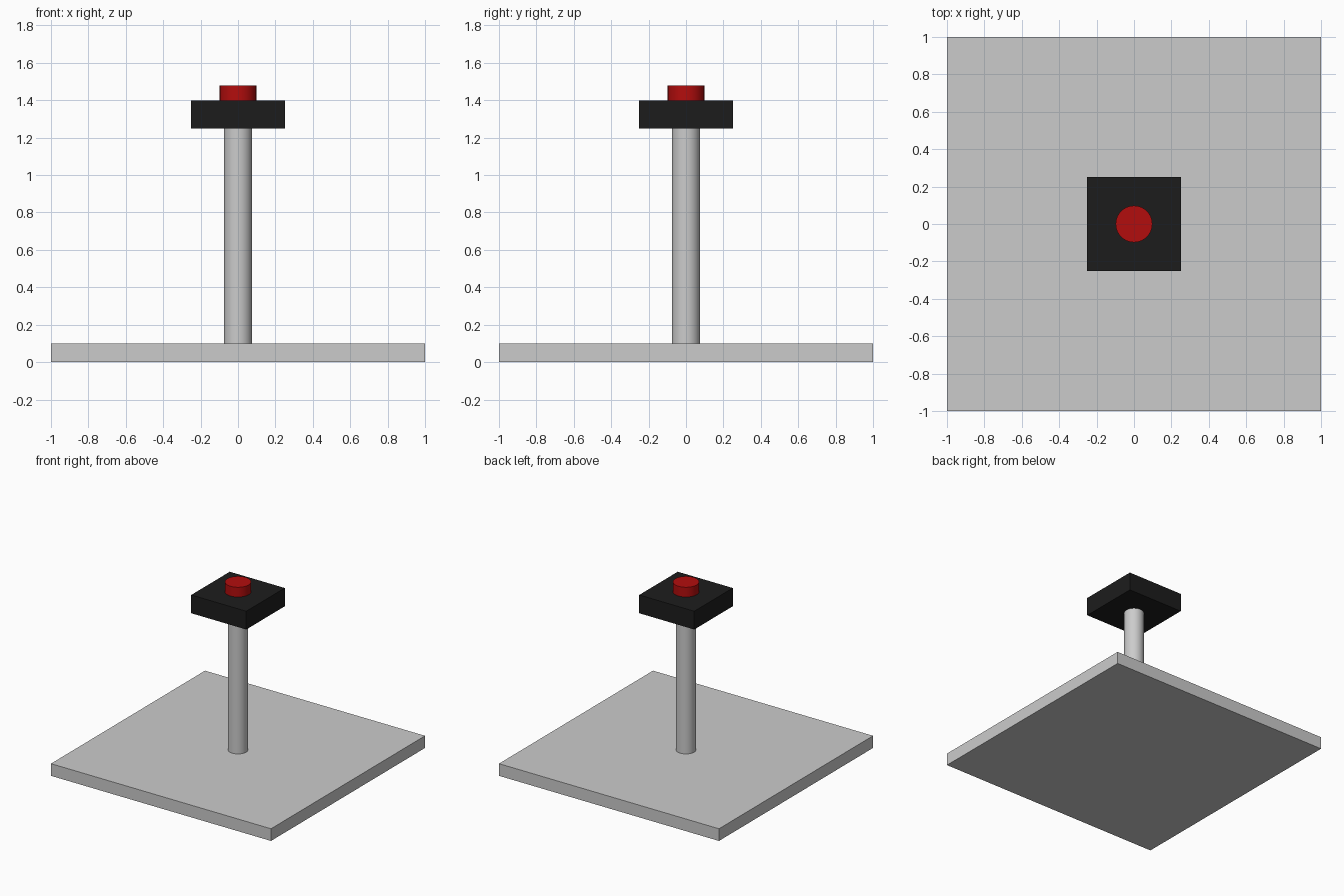
import bpy
from math import radians

if "Cube" in bpy.data.objects:
    bpy.data.objects.remove(bpy.data.objects["Cube"])


def colour(name, rgb):
    mat = bpy.data.materials.new(name)
    mat.diffuse_color = (*rgb, 1)
    mat.use_nodes = True
    mat.node_tree.nodes["Principled BSDF"].inputs["Base Color"].default_value = mat.diffuse_color
    return mat


def finish(name, mat):
    obj = bpy.context.object
    obj.name = name
    if mat:
        obj.data.materials.append(mat)
    return obj


def box(name, width, z0, z1, mat=None):
    bpy.ops.mesh.primitive_cube_add(size=1, location=(0, 0, (z0 + z1) / 2))
    bpy.context.object.scale = (width, width, z1 - z0)
    bpy.ops.object.transform_apply(location=False, rotation=False, scale=True)
    return finish(name, mat)


def cylinder(name, radius, z0, z1, mat=None):
    bpy.ops.mesh.primitive_cylinder_add(
        vertices=32, radius=radius, depth=z1 - z0, location=(0, 0, (z0 + z1) / 2))
    bpy.ops.object.shade_smooth_by_angle(angle=radians(30))
    return finish(name, mat)


black = colour("black", (0.012, 0.012, 0.012))
red = colour("red", (0.45, 0.004, 0.004))

# Floor plate and post
box("base_plate", 2.0, 0.0, 0.10)
cylinder("post", 0.075, 0.10, 1.25)

# Button housing and push button
box("button_housing", 0.5, 1.25, 1.40, black)
cylinder("push_button", 0.098, 1.40, 1.48, red)
